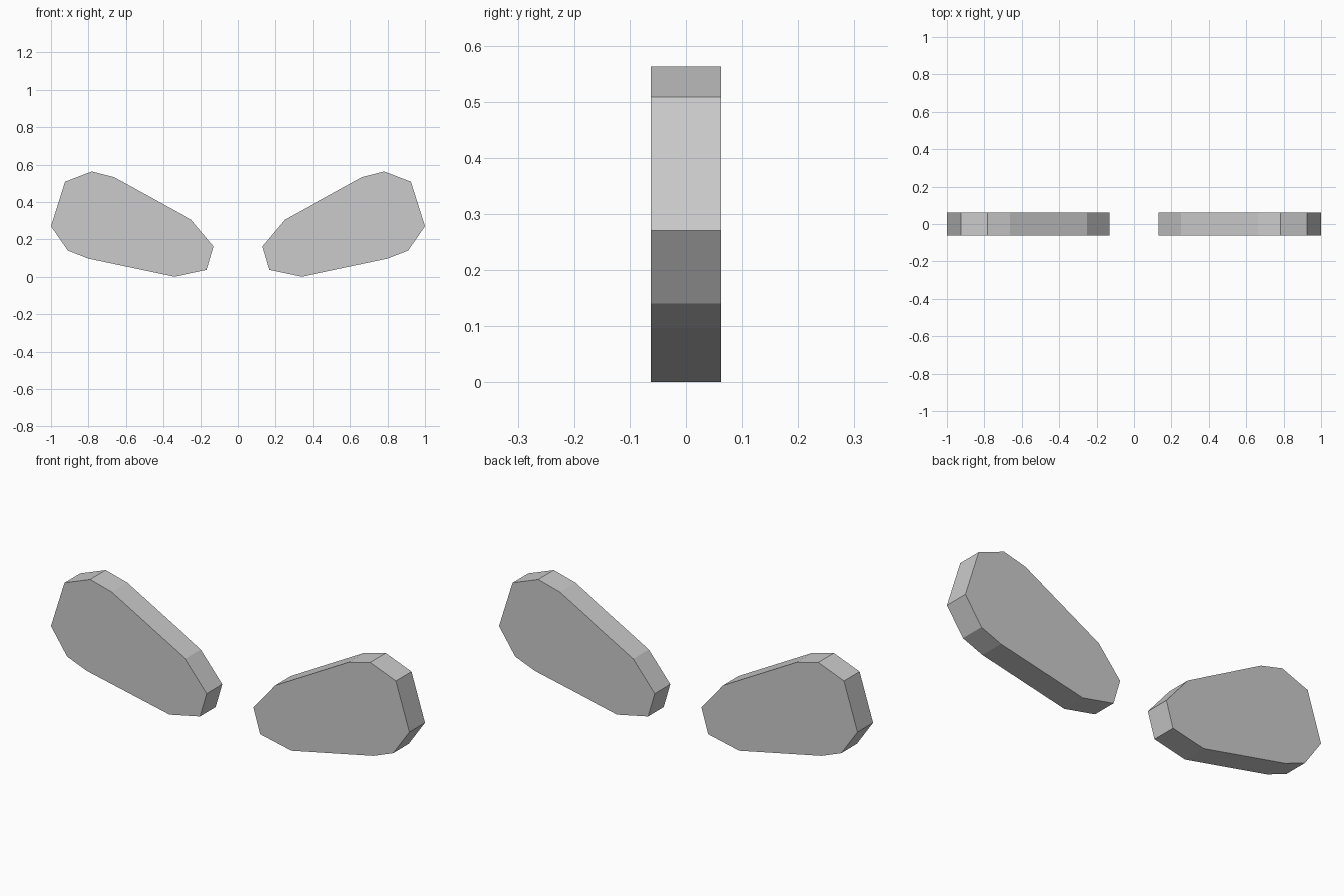
import bpy
import bmesh

cube = bpy.data.objects.get("Cube")
if cube:
    bpy.data.objects.remove(cube, do_unlink=True)

# Single neutral grey
GREY = (0.6, 0.6, 0.6, 1.0)
grey = bpy.data.materials.new("plain grey")
grey.use_nodes = True
grey.diffuse_color = GREY
grey.node_tree.nodes["Principled BSDF"].inputs["Base Color"].default_value = GREY

HALF_DEPTH = 0.062
# Outline (x, z) of the left plate, from the outer tip over the top
OUTLINE = [(1.0, 0.273), (0.925, 0.511), (0.782, 0.566), (0.662, 0.535),
           (0.25, 0.308), (0.13, 0.165), (0.167, 0.04), (0.34, 0.003),
           (0.80, 0.10), (0.91, 0.143)]
BASE = min(z for x, z in OUTLINE)


def make_plate(name, side):
    """Extrude the outline through the depth, mirrored by side."""
    bm = bmesh.new()
    front = bm.faces.new([bm.verts.new((side * x, -HALF_DEPTH, z - BASE))
                          for x, z in OUTLINE])
    extruded = bmesh.ops.extrude_face_region(bm, geom=[front], use_keep_orig=True)
    back = [v for v in extruded["geom"] if isinstance(v, bmesh.types.BMVert)]
    bmesh.ops.translate(bm, verts=back, vec=(0, 2 * HALF_DEPTH, 0))
    bmesh.ops.recalc_face_normals(bm, faces=bm.faces)
    mesh = bpy.data.meshes.new(name)
    bm.to_mesh(mesh)
    bm.free()
    mesh.materials.append(grey)
    plate = bpy.data.objects.new(name, mesh)
    bpy.context.collection.objects.link(plate)


# Mirrored pair of flat-sided plates
make_plate("left_plate", 1)
make_plate("right_plate", -1)
